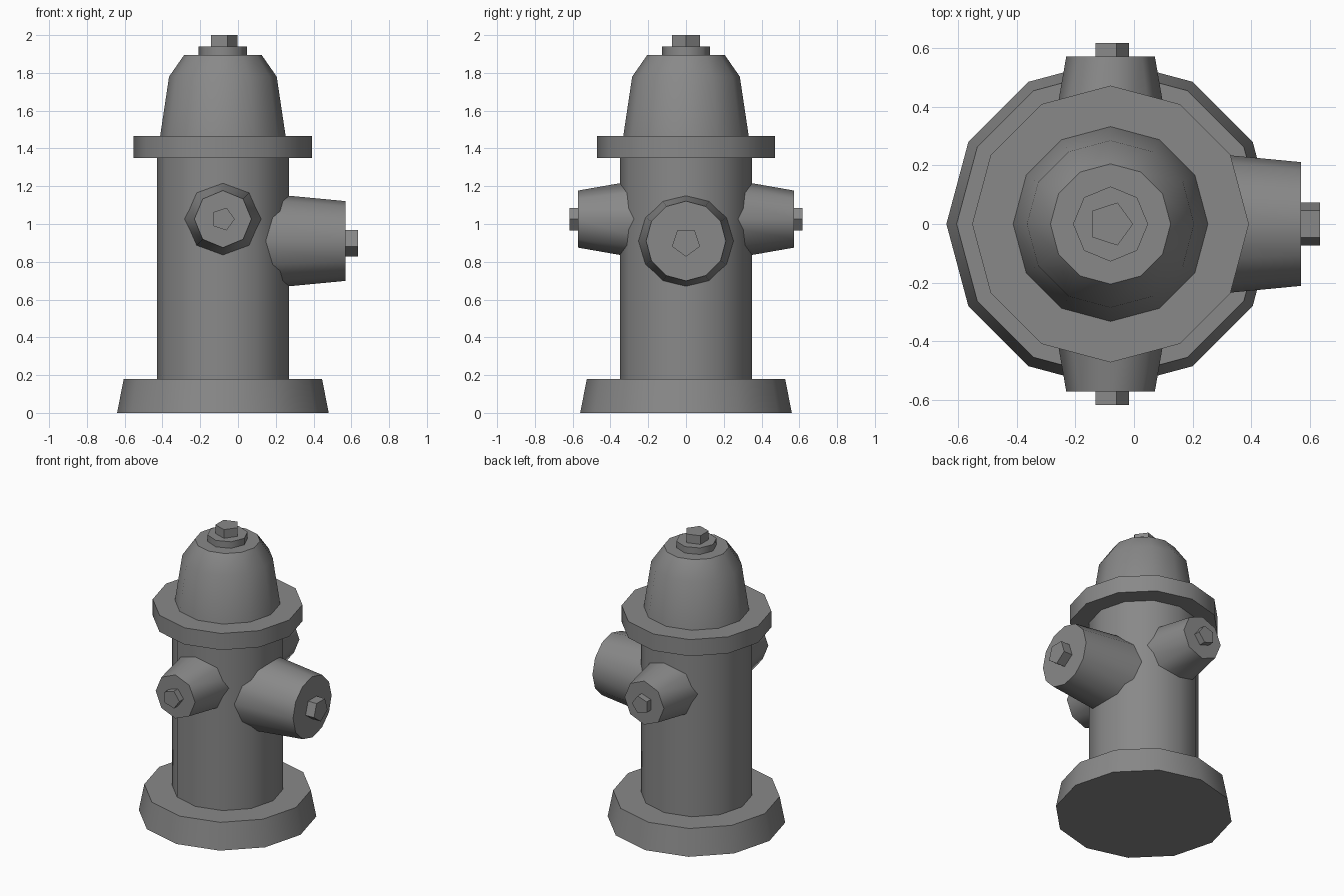
import bpy
import bmesh
from math import cos, sin, tau, radians
from mathutils import Matrix

cube = bpy.data.objects.get("Cube")
if cube:
    bpy.data.objects.remove(cube, do_unlink=True)

AXIS_X = -0.08

grey = bpy.data.materials.new("cast iron grey")
grey.use_nodes = True
colour = (0.25, 0.25, 0.25, 1)
grey.diffuse_color = colour
grey.node_tree.nodes["Principled BSDF"].inputs["Base Color"].default_value = colour


def turned(name, sides, profile, height=0, turn=None):
    """Closed solid from (radius, distance) rings along the local z axis."""
    bm = bmesh.new()
    rings = [[bm.verts.new((r * cos(tau * i / sides), r * sin(tau * i / sides), d))
              for i in range(sides)] for r, d in profile]
    bm.faces.new(rings[0][::-1])
    bm.faces.new(rings[-1])
    for low, high in zip(rings, rings[1:]):
        for i in range(sides):
            j = (i + 1) % sides
            bm.faces.new((low[i], low[j], high[j], high[i]))
    bm.transform(Matrix.Translation((AXIS_X, 0, height)) @ (turn or Matrix()))
    bmesh.ops.recalc_face_normals(bm, faces=bm.faces)
    mesh = bpy.data.meshes.new(name)
    bm.to_mesh(mesh)
    bm.free()
    mesh.materials.append(grey)
    obj = bpy.data.objects.new(name, mesh)
    bpy.context.collection.objects.link(obj)
    bpy.ops.object.select_all(action="DESELECT")
    obj.select_set(True)
    bpy.context.view_layer.objects.active = obj
    bpy.ops.object.shade_smooth_by_angle(angle=radians(50))
    return obj


# Upright barrel, flanges and bonnet
turned("base_flange", 12, [(0.56, 0), (0.525, 0.18)])
turned("barrel", 12, [(0.35, 0.17), (0.35, 1.36)])
turned("upper_flange", 12, [(0.472, 1.35), (0.472, 1.465)])
turned("bonnet", 12, [(0.333, 1.46), (0.285, 1.78), (0.205, 1.895)])
turned("top_washer", 8, [(0.128, 1.89), (0.128, 1.94)])
turned("top_nut", 5, [(0.077, 1.935), (0.077, 2.0)])

# Large outlet on the left side
to_left = Matrix.Rotation(radians(90), 4, "Y")
turned("large_outlet", 12, [(0.273, 0), (0.211, 0.65)], 0.91, to_left)
turned("large_outlet_nut", 5, [(0.078, 0.64), (0.078, 0.715)], 0.905, to_left)

# Small outlets at front and back
for side, angle in (("front", 90), ("back", -90)):
    turn = Matrix.Rotation(radians(angle), 4, "X")
    turned(side + "_outlet", 8, [(0.251, 0), (0.151, 0.572)], 1.026, turn)
    turned(side + "_outlet_nut", 5, [(0.063, 0.56), (0.063, 0.617)], 1.026, turn)
